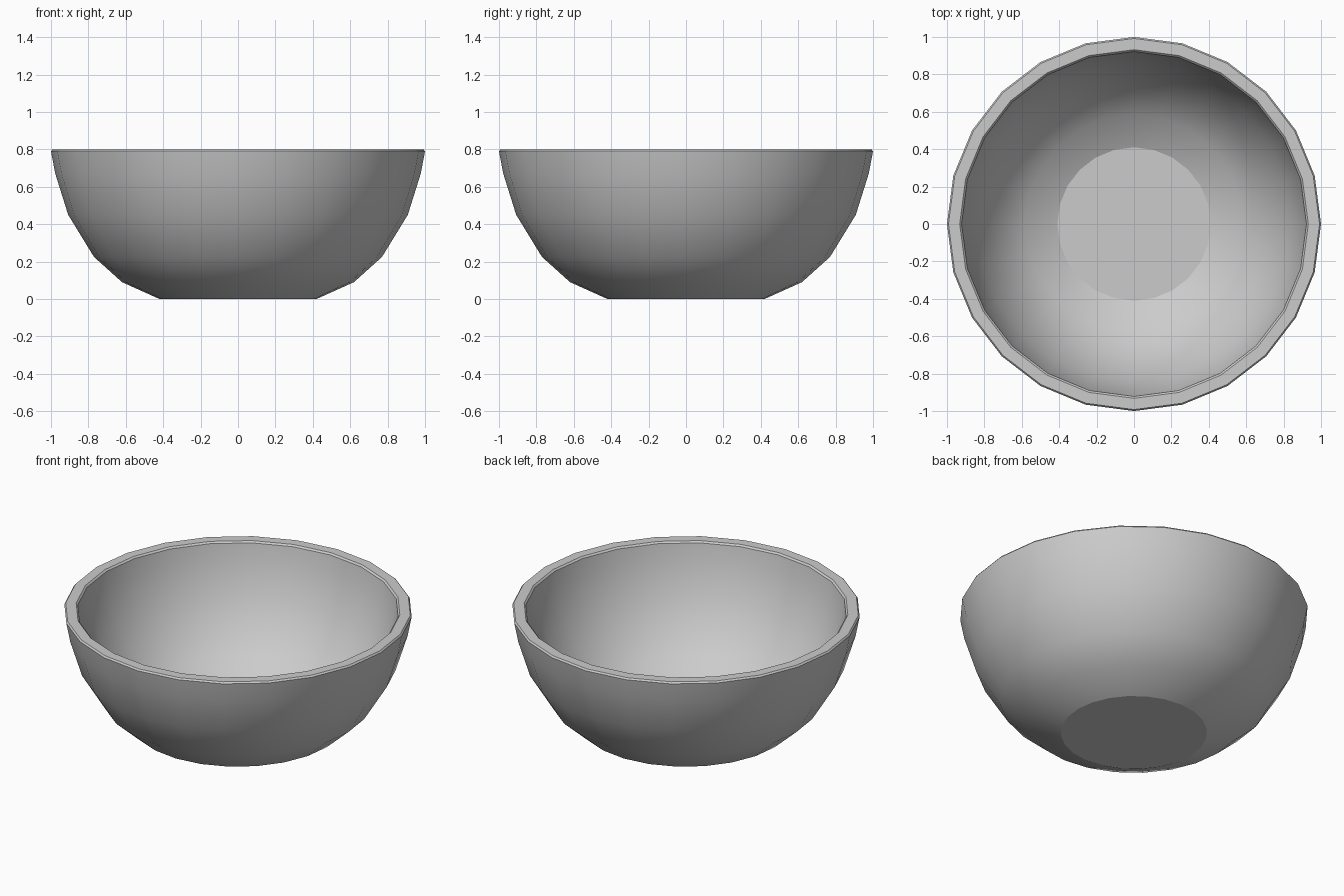
import bpy, bmesh, math

if "Cube" in bpy.data.objects:
    bpy.data.objects.remove(bpy.data.objects["Cube"])

SIDES = 24

# Closed wall profile (radius, height): outside going up, over the rim, down the inside
profile = [
    (0.42, 0.0), (0.62, 0.09), (0.77, 0.225), (0.908, 0.45), (0.977, 0.67),
    (1.0, 0.79), (0.992, 0.8),
    (0.932, 0.8), (0.922, 0.79),
    (0.905, 0.69), (0.842, 0.485), (0.717, 0.28), (0.583, 0.158), (0.41, 0.075),
]

# Bowl: rings of the profile, joined by quads, closed by two flat discs
bm = bmesh.new()
rings = []
for r, z in profile:
    ring = []
    for i in range(SIDES):
        a = 2 * math.pi * i / SIDES
        ring.append(bm.verts.new((r * math.cos(a), r * math.sin(a), z)))
    rings.append(ring)
for low, high in zip(rings, rings[1:]):
    for i in range(SIDES):
        j = (i + 1) % SIDES
        bm.faces.new((low[i], low[j], high[j], high[i]))
bm.faces.new(rings[0][::-1])   # underside
bm.faces.new(rings[-1])        # inner floor
bmesh.ops.recalc_face_normals(bm, faces=bm.faces)

mesh = bpy.data.meshes.new("bowl")
bm.to_mesh(mesh)
bm.free()
bowl = bpy.data.objects.new("bowl", mesh)
bpy.context.collection.objects.link(bowl)

# Smooth walls, crisp rim and base
bpy.context.view_layer.objects.active = bowl
bowl.select_set(True)
bpy.ops.object.shade_smooth_by_angle(angle=math.radians(20))
